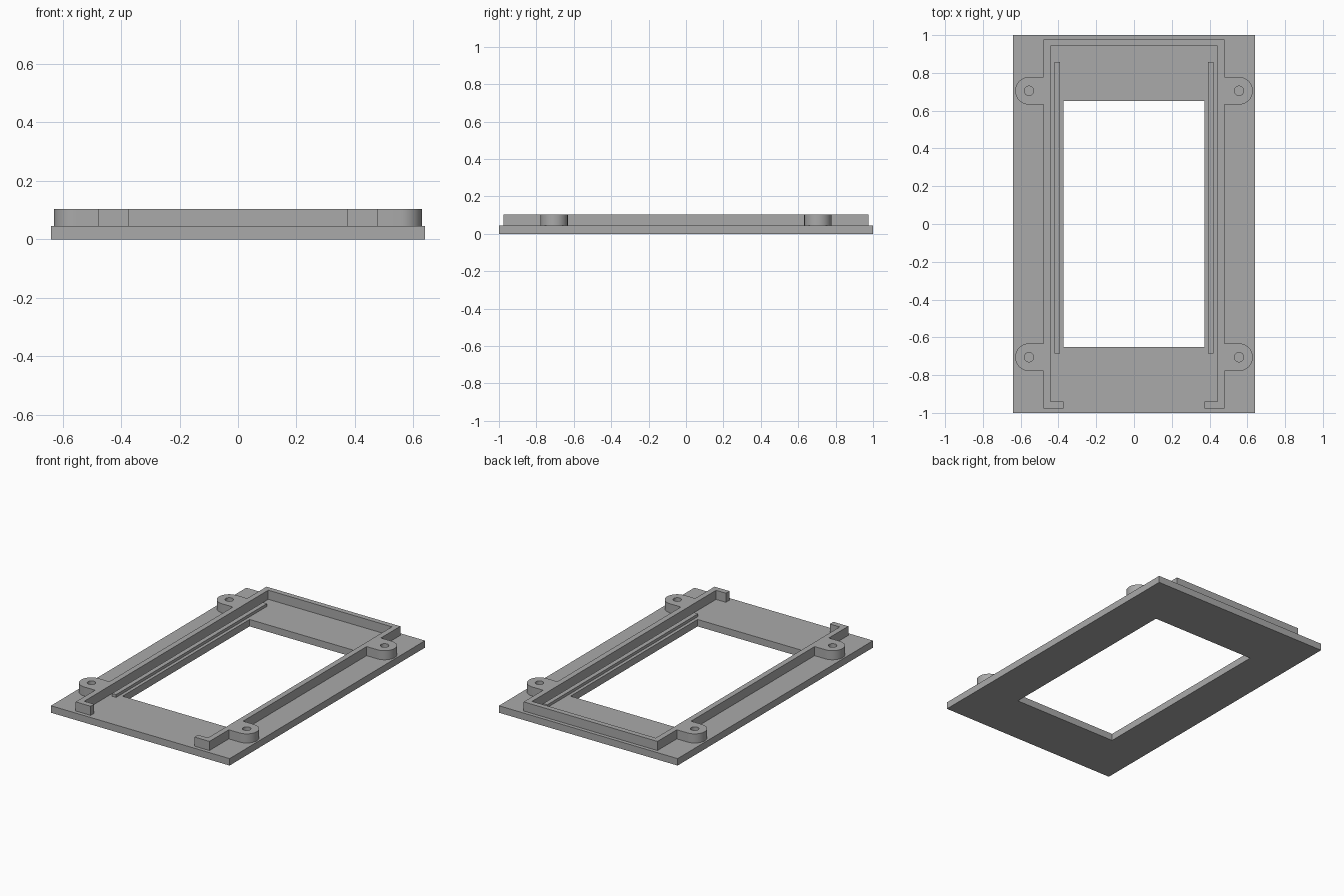
import bpy, bmesh, math

cube = bpy.data.objects.get("Cube")
if cube:
    bpy.data.objects.remove(cube, do_unlink=True)

PLATE_TOP, WALL_TOP, RAIL_TOP = 0.045, 0.104, 0.063

grey = bpy.data.materials.new("plain grey")
grey.use_nodes = True
colour = (0.4, 0.4, 0.4, 1)
grey.diffuse_color = colour
grey.node_tree.nodes["Principled BSDF"].inputs["Base Color"].default_value = colour


def prism(name, outline, low, high):
    """Extrude a flat outline upwards into a solid."""
    bm = bmesh.new()
    face = bm.faces.new([bm.verts.new((x, y, low)) for x, y in outline])
    top = bmesh.ops.extrude_face_region(bm, geom=[face])["geom"]
    bmesh.ops.translate(bm, vec=(0, 0, high - low),
                        verts=[v for v in top if isinstance(v, bmesh.types.BMVert)])
    bmesh.ops.recalc_face_normals(bm, faces=bm.faces)
    mesh = bpy.data.meshes.new(name)
    bm.to_mesh(mesh)
    bm.free()
    mesh.materials.append(grey)
    obj = bpy.data.objects.new(name, mesh)
    bpy.context.collection.objects.link(obj)
    return obj


def rect(x0, x1, y0, y1):
    return [(x0, y0), (x1, y0), (x1, y1), (x0, y1)]


def arc(cx, cy, radius, start, end, steps):
    angles = [start + (end - start) * i / steps for i in range(steps + 1)]
    return [(cx + radius * math.cos(a), cy + radius * math.sin(a)) for a in angles]


def cut(obj, cutter):
    """Subtract the cutter, then delete it."""
    mod = obj.modifiers.new("cut", 'BOOLEAN')
    mod.operation, mod.solver, mod.object = 'DIFFERENCE', 'EXACT', cutter
    bpy.ops.object.select_all(action='DESELECT')
    bpy.context.view_layer.objects.active = obj
    obj.select_set(True)
    bpy.ops.object.modifier_apply(modifier=mod.name)
    bpy.data.objects.remove(cutter, do_unlink=True)


# Base plate with its window
plate = prism("base_plate", rect(-0.64, 0.64, -1, 1), 0, PLATE_TOP)
cut(plate, prism("window_cutter", rect(-0.372, 0.372, -0.65, 0.65), -0.1, 0.2))

# Raised wall around three sides, with short lips at the open front
half = [(0.372, -0.94), (0.372, -0.976), (0.479, -0.976), (0.479, 0.976)]
inner = [(0.443, 0.942), (0.443, -0.94)]
outline = (half + [(-x, y) for x, y in reversed(half)]
           + [(-x, y) for x, y in reversed(inner)] + inner)
prism("surrounding_wall", outline, PLATE_TOP, WALL_TOP)

for side, s in (("left", 1), ("right", -1)):
    # Low rail beside the window
    prism(side + "_rail", rect(s * 0.393, s * 0.422, -0.686, 0.858), PLATE_TOP, RAIL_TOP)

    # Rounded screw tabs with blind holes
    for end, y in (("front", -0.705), ("back", 0.705)):
        radius = 0.073
        shape = [(0.479, y - radius)]
        shape += arc(0.556, y, radius, -math.pi / 2, math.pi / 2, 24)
        shape += [(0.479, y + radius)]
        tab = prism(f"{end}_{side}_screw_tab", [(s * px, py) for px, py in shape],
                    PLATE_TOP, WALL_TOP)
        hole = arc(s * 0.556, y, 0.025, 0, math.tau, 32)[:-1]
        cut(tab, prism("hole_cutter", hole, 0, 0.2))
        bpy.ops.object.shade_smooth_by_angle(angle=math.radians(30))
